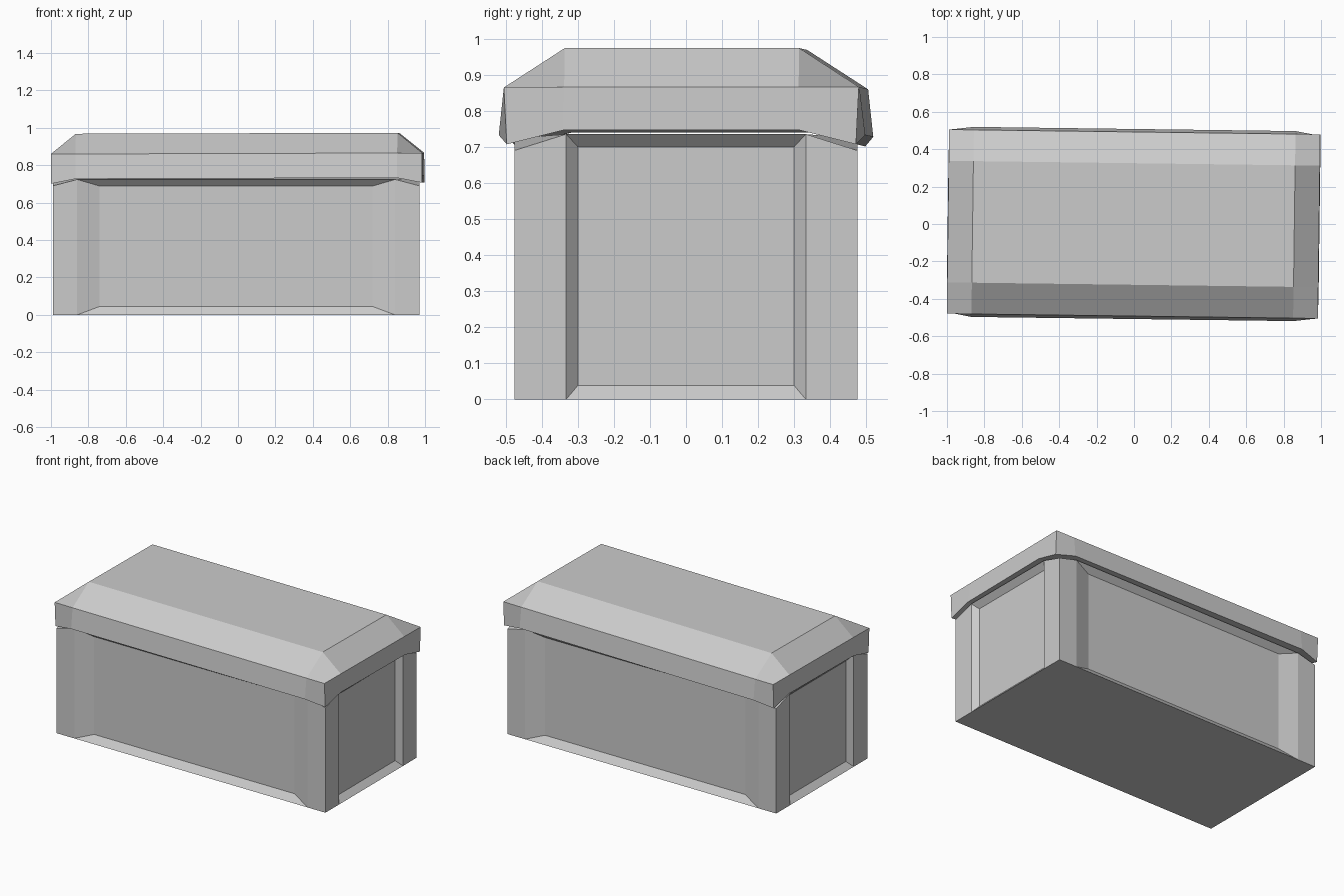
import bpy, bmesh
from mathutils import Vector

if "Cube" in bpy.data.objects:
    bpy.data.objects.remove(bpy.data.objects["Cube"])

# 12 outer points of a 4x4 grid, counter-clockwise from front left
RING = [(0, 0), (1, 0), (2, 0), (3, 0), (3, 1), (3, 2), (3, 3), (2, 3), (1, 3), (0, 3), (0, 2), (0, 1)]


def grid(bm, corner, front, side, inner):
    """4x4 grid of verts; each argument is (half x, half y, z)."""
    g = {}
    for i in range(4):
        for j in range(4):
            ex, ey = i in (0, 3), j in (0, 3)
            x, y, z = corner if ex and ey else front if ey else side if ex else inner
            g[i, j] = bm.verts.new((x if i > 1 else -x, y if j > 1 else -y, z))
    for i in range(3):
        for j in range(3):
            bm.faces.new([g[i, j], g[i + 1, j], g[i + 1, j + 1], g[i, j + 1]])
    return [g[k] for k in RING]


def recess(bm, quad, depth, inset_side, z_low, drop):
    """Replace a wall quad by a sunken panel with sloping borders."""
    mid = sum((v.co for v in quad), Vector()) / 4
    n = Vector((0, 1 if mid.y > 0 else -1, 0)) if abs(mid.x) < 0.1 else Vector((1 if mid.x > 0 else -1, 0, 0))
    new = []
    for k, v in enumerate(quad):
        along = v.co - mid
        along -= n * along.dot(n)
        along.z = 0
        p = v.co - along.normalized() * inset_side - n * depth
        p.z += z_low if k < 2 else -drop
        new.append(bm.verts.new(p))
    bm.faces.new(new)
    for k in range(4):
        m = (k + 1) % 4
        bm.faces.new([quad[k], quad[m], new[m], new[k]])


def build(name, low, high, panels=False):
    bm = bmesh.new()
    a, b = grid(bm, *low), grid(bm, *high)
    for k in range(12):
        m = (k + 1) % 12
        quad = [a[k], a[m], b[m], b[k]]
        if panels and k % 3 == 1:
            front = k in (1, 7)
            recess(bm, quad, 0.035, 0.12 if front else 0.032, 0.045 if front else 0.038, 0.035)
        else:
            bm.faces.new(quad)
    bmesh.ops.recalc_face_normals(bm, faces=bm.faces)
    me = bpy.data.meshes.new(name)
    bm.to_mesh(me)
    bm.free()
    ob = bpy.data.objects.new(name, me)
    bpy.context.collection.objects.link(ob)
    return ob


# Box with four sunken panels
body = build("chest_body",
             [(0.98, 0.475, 0), (0.85, 0.475, 0), (0.98, 0.332, 0), (0.85, 0.332, 0)],
             [(0.98, 0.475, 0.69), (0.85, 0.475, 0.724), (0.98, 0.332, 0.735), (0.85, 0.332, 0.735)],
             panels=True)
body.location.x = -0.01

# Bevelled lid, lying slightly askew
lid = build("chest_lid",
            [(0.992, 0.484, 0.704), (0.86, 0.508, 0.73), (0.994, 0.328, 0.743), (0.86, 0.328, 0.743)],
            [(0.992, 0.492, 0.863), (0.86, 0.492, 0.863), (0.992, 0.325, 0.863), (0.86, 0.325, 0.971)])
lid.rotation_euler = (0, -0.003, -0.013)
